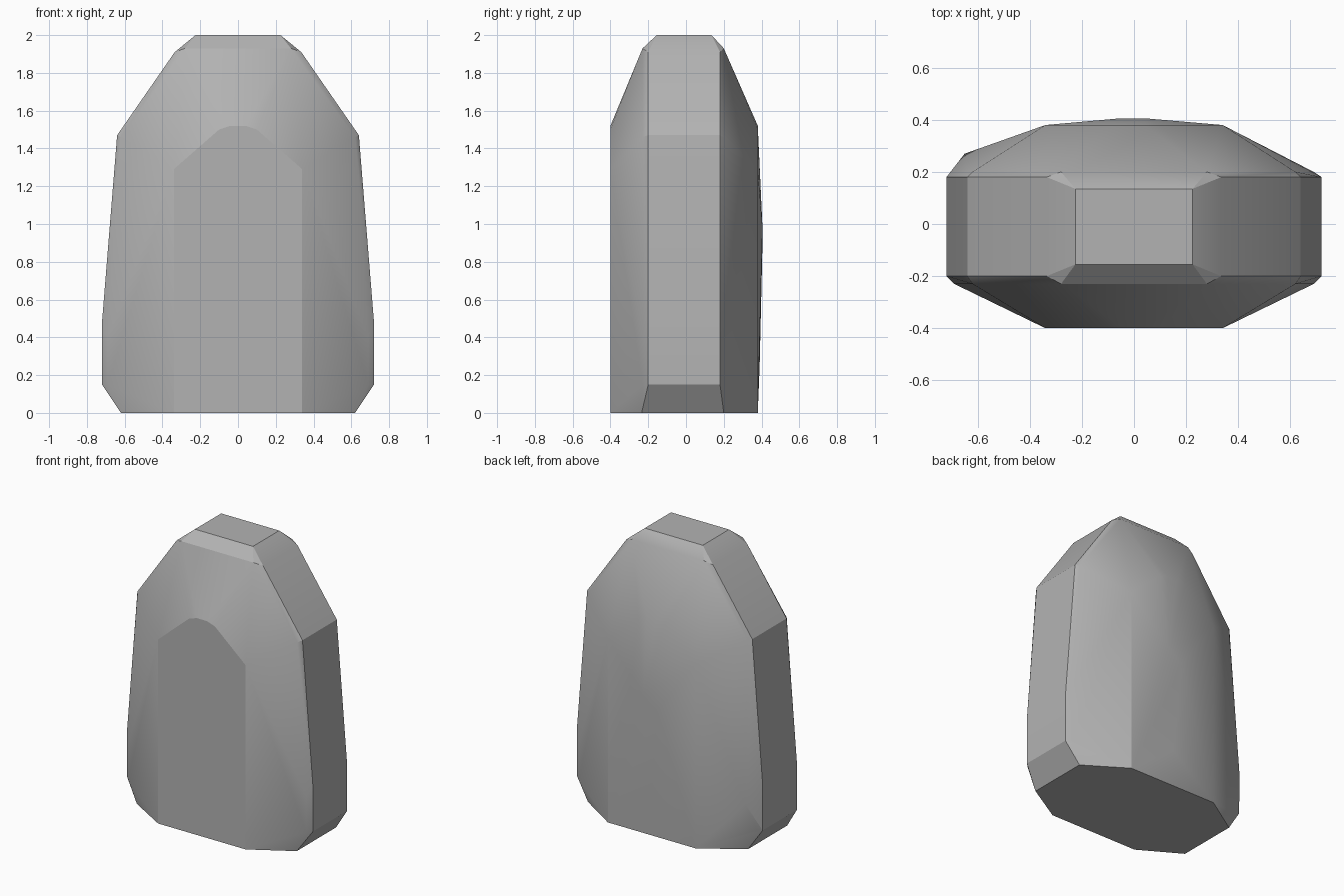
import bpy, bmesh, math

cube = bpy.data.objects.get("Cube")
if cube:
    bpy.data.objects.remove(cube, do_unlink=True)

# Stone colour
stone = bpy.data.materials.new("stone grey")
stone.use_nodes = True
GREY = (0.45, 0.45, 0.45, 1)
stone.diffuse_color = GREY
stone.node_tree.nodes["Principled BSDF"].inputs["Base Color"].default_value = GREY

bm = bmesh.new()


def pair(x, y, z):
    """Add a corner on the left and its mirror on the right."""
    for side in (-1, 1):
        bm.verts.new((side * x, y, z))


# Flat narrow sides: (half width, height) profile between the front and back edges
for x, z in ((0.72, 0.15), (0.72, 0.48), (0.64, 1.47), (0.335, 1.91)):
    pair(x, -0.2, z)
    pair(x, 0.18, z)

# Small bevels beside the narrow sides
for x, z in ((0.69, 0.15), (0.69, 0.4), (0.62, 1.46), (0.28, 1.93)):
    pair(x, -0.23, z)
    pair(x, 0.2, z)

# Broad front and back panels, each with an arched top
for y in (-0.4, 0.38):
    for x, z in ((0.34, 0), (0.34, 1.29), (0.1, 1.5), (0.04, 1.52)):
        pair(x, y, z)

# Base corners and flat top
pair(0.62, -0.235, 0)
pair(0.62, 0.2, 0)
pair(0.225, -0.155, 2)
pair(0.225, 0.135, 2)

# Irregular swellings on the back
for co in ((-0.06, 0.405, 0.9), (0.05, 0.405, 0.98), (0, 0.39, 0.25), (-0.65, 0.27, 0.35)):
    bm.verts.new(co)

# Wrap the corners in one faceted skin
hull = bmesh.ops.convex_hull(bm, input=bm.verts)
loose = {g for g in hull["geom_interior"] + hull["geom_unused"]
         if isinstance(g, bmesh.types.BMVert)}
bmesh.ops.delete(bm, geom=list(loose), context="VERTS")
bmesh.ops.dissolve_limit(bm, angle_limit=math.radians(1), verts=bm.verts, edges=bm.edges)
bmesh.ops.recalc_face_normals(bm, faces=bm.faces)

mesh = bpy.data.meshes.new("standing_stone")
bm.to_mesh(mesh)
bm.free()
mesh.materials.append(stone)
rock = bpy.data.objects.new("standing_stone", mesh)
bpy.context.collection.objects.link(rock)

# Soften the shallow bevels only
bpy.ops.object.select_all(action="DESELECT")
rock.select_set(True)
bpy.context.view_layer.objects.active = rock
bpy.ops.object.shade_smooth_by_angle(angle=math.radians(20))
